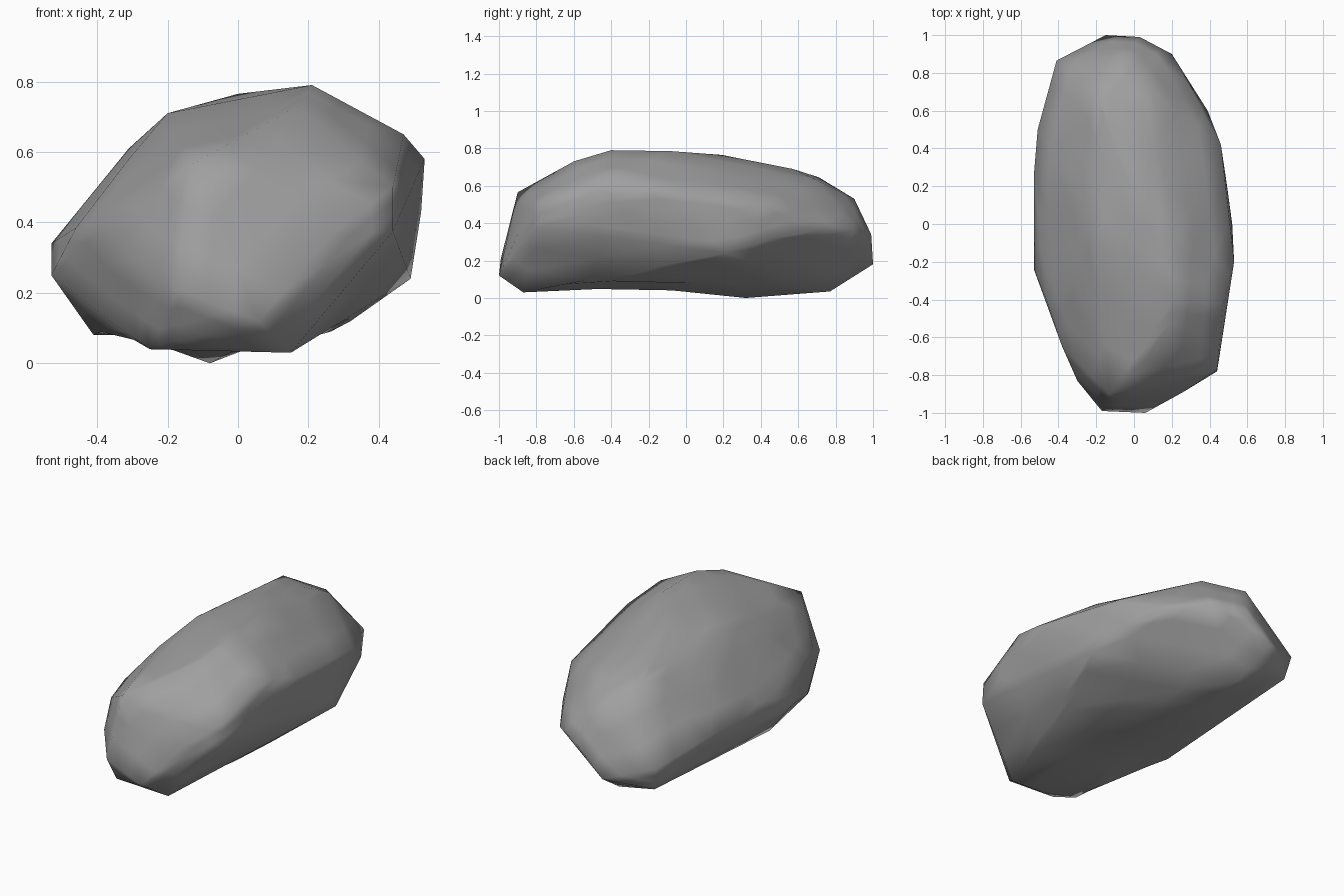
import bpy, bmesh

# Corner points of the faceted stone, band by band
crest = [(-.13, -.90, .565), (.17, -.60, .73), (.21, -.40, .79), (.21, -.08, .785), (.0, .19, .765),
         (.0, .57, .69), (-.1, .33, .72), (-.2, .71, .645), (.1, .70, .63), (-.05, .90, .53)]
left_side = [(-.17, -.99, .21), (-.30, -.83, .29), (-.38, -.65, .39), (-.46, -.41, .385), (-.31, -.30, .58),
             (-.20, -.10, .71), (-.53, -.24, .25), (-.53, .26, .34), (-.51, .50, .34), (-.31, .20, .61),
             (-.41, .865, .26)]
right_side = [(.06, -1.0, .12), (.26, -.89, .36), (.44, -.77, .50), (.44, -.78, .375), (.47, -.43, .65),
              (.53, -.20, .58), (.52, .0, .43), (.49, .22, .24), (.46, .42, .50), (.39, .60, .36),
              (.20, .90, .36), (.03, .99, .34)]
underside = [(.15, -.87, .03), (-.17, -.90, .06), (-.25, -.80, .04), (-.35, -.64, .11), (-.41, -.20, .08),
             (.32, -.16, .12), (-.08, .32, .0), (-.38, .84, .12), (-.15, 1.0, .18), (-.1, .77, .035)]

# Rock body wrapped around the corners
bm = bmesh.new()
for p in crest + left_side + right_side + underside:
    bm.verts.new(p)
hull = bmesh.ops.convex_hull(bm, input=bm.verts[:])
bmesh.ops.delete(bm, geom=[v for v in bm.verts if not v.link_faces], context='VERTS')
bmesh.ops.subdivide_edges(bm, edges=bm.edges[:], cuts=2, use_grid_fill=True)

# Shallow hollow under the belly
for v in bm.verts:
    if v.co.z < 0.07:
        v.co.z += 0.035 * max(0, 1 - ((v.co.y + 0.25) / 0.5) ** 2)

bmesh.ops.recalc_face_normals(bm, faces=bm.faces)
for f in bm.faces:
    f.smooth = True
mesh = bpy.data.meshes.new("rock")
bm.to_mesh(mesh)
bm.free()
rock = bpy.data.objects.new("rock", mesh)
bpy.context.collection.objects.link(rock)

# Dark grey stone
stone = bpy.data.materials.new("stone")
stone.diffuse_color = (0.35, 0.35, 0.35, 1)
mesh.materials.append(stone)
